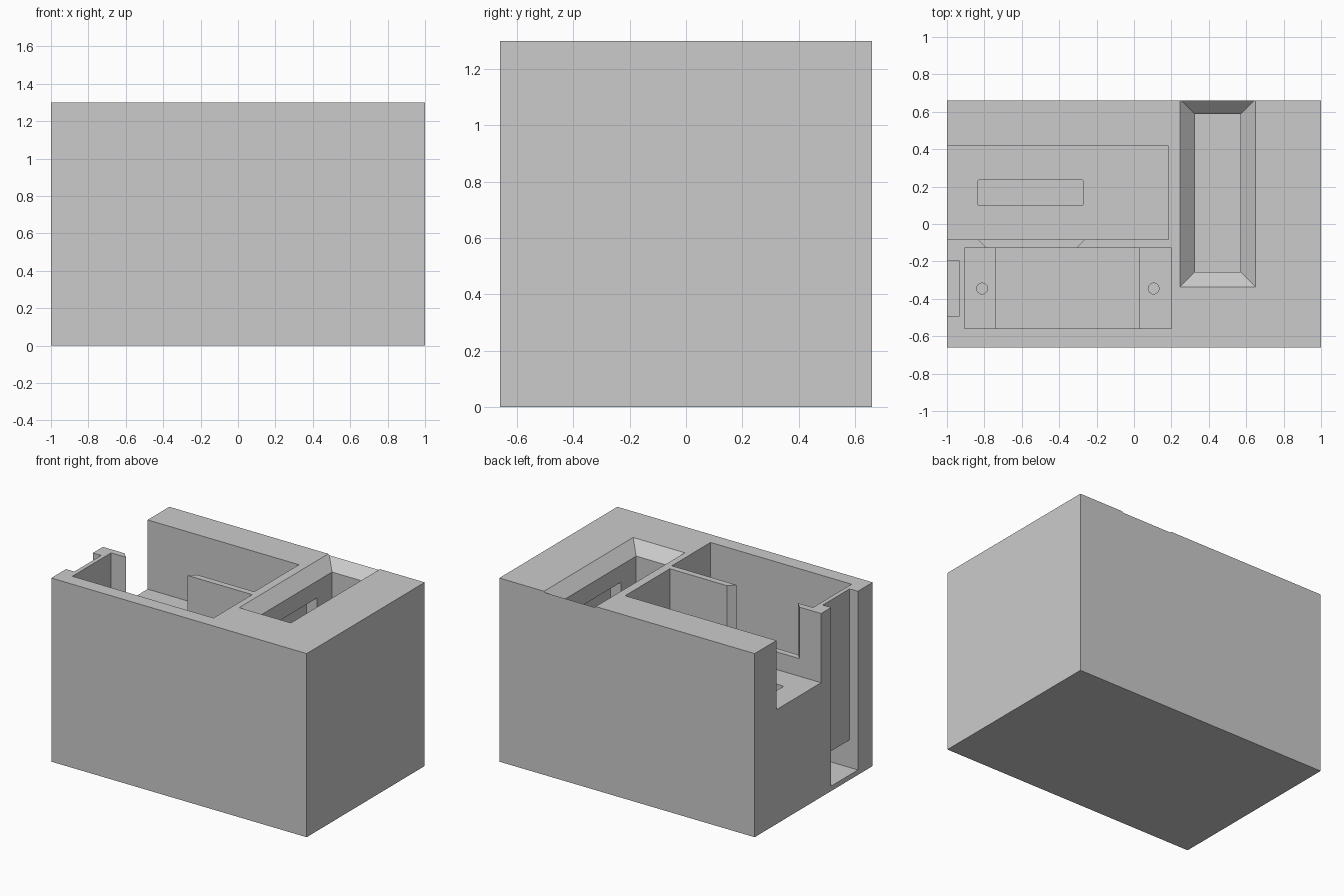
import bpy, bmesh, math
from mathutils import Vector

if "Cube" in bpy.data.objects:
    bpy.data.objects.remove(bpy.data.objects["Cube"], do_unlink=True)

TOP, OVER = 1.3, 1.4


def loft(name, rings):
    """Closed solid skinned through rings of equal point count."""
    bm = bmesh.new()
    loops = [[bm.verts.new(p) for p in ring] for ring in rings]
    n = len(loops[0])
    for a, b in zip(loops, loops[1:]):
        for i in range(n):
            j = (i + 1) % n
            bm.faces.new((a[i], a[j], b[j], b[i]))
    bm.faces.new(loops[0])
    bm.faces.new(loops[-1])
    bmesh.ops.recalc_face_normals(bm, faces=bm.faces)
    mesh = bpy.data.meshes.new(name)
    bm.to_mesh(mesh)
    bm.free()
    ob = bpy.data.objects.new(name, mesh)
    bpy.context.collection.objects.link(ob)
    return ob


def plan(name, outline, z0, z1):
    """Outline in x, y raised from z0 to z1."""
    return loft(name, [[(x, y, z) for x, y in outline] for z in (z0, z1)])


def side(name, outline, y0, y1):
    """Outline in x, z pushed from y0 to y1."""
    return loft(name, [[(x, y, z) for x, z in outline] for y in (y0, y1)])


def rect(x0, x1, y0, y1):
    return [(x0, y0), (x1, y0), (x1, y1), (x0, y1)]


def circle(cx, cy, r, n=24):
    return [(cx + r * math.cos(math.tau * i / n),
             cy + r * math.sin(math.tau * i / n)) for i in range(n)]


def rounded(x0, x1, y0, y1, r, n=4):
    corners = [(x1 - r, y1 - r), (x0 + r, y1 - r), (x0 + r, y0 + r), (x1 - r, y0 + r)]
    return [(cx + r * math.cos(math.pi / 2 * (q + i / n)),
             cy + r * math.sin(math.pi / 2 * (q + i / n)))
            for q, (cx, cy) in enumerate(corners) for i in range(n + 1)]


grey = bpy.data.materials.new("plain_grey")
grey.use_nodes = True
grey.diffuse_color = (0.6, 0.6, 0.6, 1)
grey.node_tree.nodes["Principled BSDF"].inputs["Base Color"].default_value = (0.6, 0.6, 0.6, 1)

# Solid block
body = plan("holder_block", rect(-1, 1, -0.66, 0.66), 0, TOP)
body.data.materials.append(grey)
cutters = []

# Shallow tray open at the right side, with a rounded slot in its floor
cutters.append(plan("tray_cut", rect(-1.1, 0.185, -0.083, 0.417), 0.81, OVER))
cutters.append(plan("floor_slot_cut", rounded(-0.835, -0.272, 0.098, 0.236, 0.01), 0.3, 0.9))

# Deep front pocket with a ledge at each end
cutters.append(side("front_pocket_cut", [
    (-0.905, OVER), (-0.905, 0.4), (-0.737, 0.4), (-0.737, 0.035),
    (0.03, 0.035), (0.03, 0.4), (0.2, 0.4), (0.2, OVER)], -0.56, -0.127))
for x in (-0.812, 0.105):
    cutters.append(plan("screw_hole_cut", circle(x, -0.345, 0.029), 0.27, 0.5))

# Flared notch in the wall between tray and pocket
cutters.append(plan("divider_notch_cut", [
    (-0.775, -0.14), (-0.32, -0.14), (-0.24, -0.06), (-0.855, -0.06)], 0.935, OVER))

# Cable groove down the right side, turning in under the ledge
cutters.append(side("cable_groove_cut", [
    (-1.1, 0.035), (-0.7, 0.035), (-0.7, 0.23), (-0.935, 0.23),
    (-0.935, OVER), (-1.1, OVER)], -0.495, -0.195))

# Narrow shaft with a chamfered mouth and a recess in each long wall
rings = []
for z, grow in ((0.04, 0), (1.22, 0), (OVER, 0.18)):
    outline = rect(0.325 - grow, 0.57 + grow, -0.257 - grow, 0.588 + grow)
    rings.append([(x, y, z) for x, y in outline])
cutters.append(loft("shaft_cut", rings))
cutters.append(plan("shaft_recess_cut", rect(0.245, 0.65, -0.085, 0.418), 0.24, 1.1))

# Carve the block, then discard the cutters
bpy.context.view_layer.objects.active = body
for cutter in cutters:
    cutter.hide_render = True
    mod = body.modifiers.new(cutter.name, 'BOOLEAN')
    mod.operation, mod.solver, mod.object = 'DIFFERENCE', 'EXACT', cutter
    bpy.ops.object.modifier_apply(modifier=mod.name)
    bpy.data.objects.remove(cutter, do_unlink=True)
